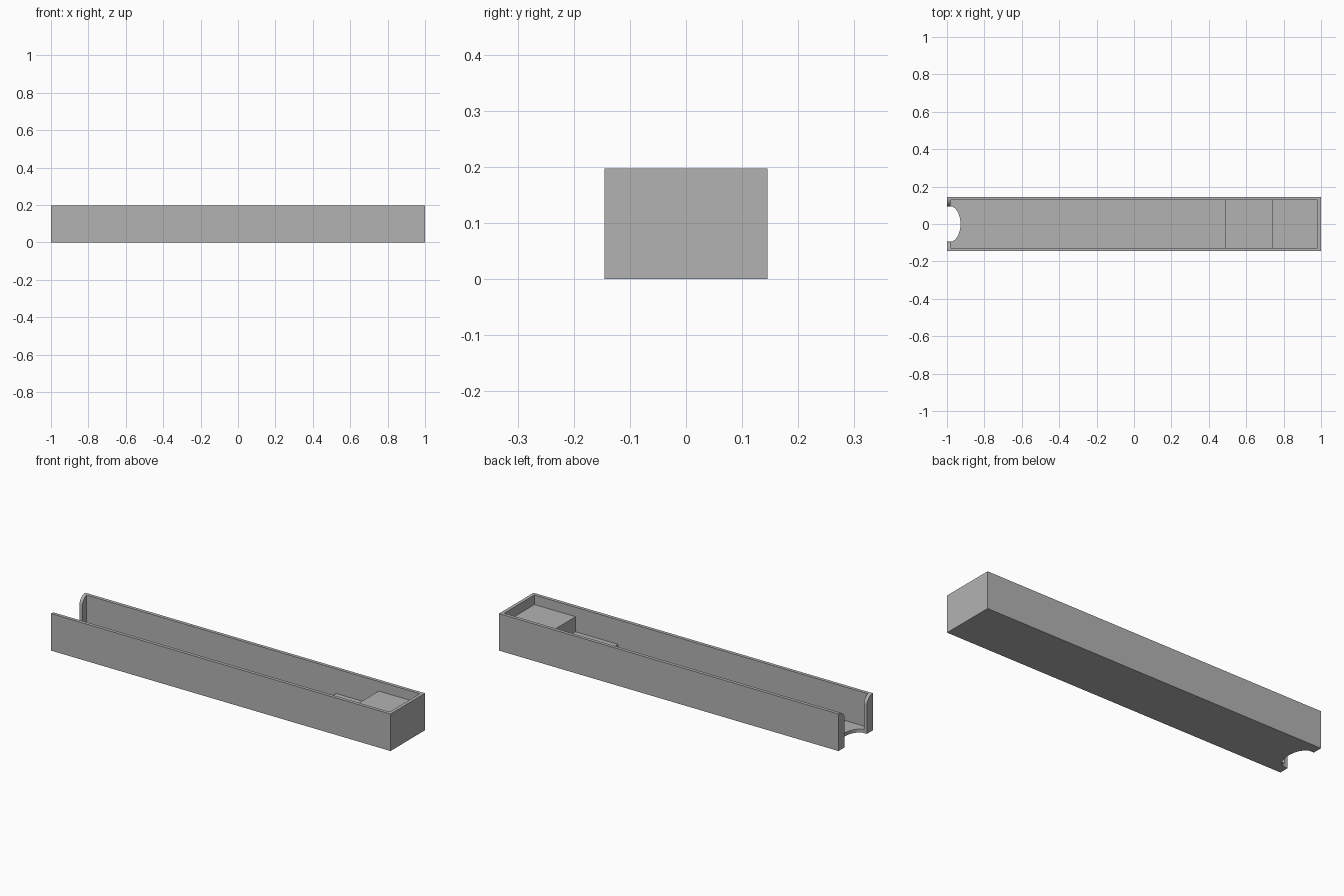
import bpy
import bmesh
from math import cos, sin, pi, radians

cube = bpy.data.objects.get("Cube")
if cube:
    bpy.data.objects.remove(cube, do_unlink=True)

HALF_X, HALF_Y, HEIGHT = 1.0, 0.145, 0.197
WALL = 0.018
IN_X, IN_Y = HALF_X - WALL, HALF_Y - WALL
NOTCH_Y, FILLET = 0.094, 0.045

grey = bpy.data.materials.new("plain grey")
grey.use_nodes = True
colour = (0.45, 0.45, 0.45, 1)
grey.diffuse_color = colour
grey.node_tree.nodes["Principled BSDF"].inputs["Base Color"].default_value = colour


def prism(name, outline, place, start, end):
    """Extrude a 2D outline; place(a, b, t) maps it into space."""
    bm = bmesh.new()
    low = [bm.verts.new(place(a, b, start)) for a, b in outline]
    high = [bm.verts.new(place(a, b, end)) for a, b in outline]
    bm.faces.new(low)
    bm.faces.new(high[::-1])
    for i in range(len(low)):
        j = (i + 1) % len(low)
        bm.faces.new((low[i], high[i], high[j], low[j]))
    bmesh.ops.recalc_face_normals(bm, faces=bm.faces[:])
    mesh = bpy.data.meshes.new(name)
    bm.to_mesh(mesh)
    bm.free()
    obj = bpy.data.objects.new(name, mesh)
    bpy.context.collection.objects.link(obj)
    mesh.materials.append(grey)
    return obj


def arc(ca, cb, ra, rb, start, end, steps=16):
    angles = [radians(start + (end - start) * i / steps) for i in range(steps + 1)]
    return [(ca + ra * cos(t), cb + rb * sin(t)) for t in angles]


# Outer body
tray = prism("tray", [(-HALF_X, -HALF_Y), (HALF_X, -HALF_Y), (HALF_X, HALF_Y), (-HALF_X, HALF_Y)],
             lambda a, b, t: (a, b, t), 0, HEIGHT)

# Cavity with two raised steps at one end
steps = [(-IN_X, 0.3), (-IN_X, WALL), (0.49, WALL), (0.49, 0.066),
         (0.74, 0.066), (0.74, 0.146), (IN_X, 0.146), (IN_X, 0.3)]
cavity = prism("cavity_cutter", steps, lambda a, b, t: (a, t, b), -IN_Y, IN_Y)

# Open end, its upper corners rounded outwards
side = arc(NOTCH_Y + FILLET, HEIGHT - FILLET, FILLET, FILLET, 180, 90)
right = [(NOTCH_Y, -0.1)] + side + [(NOTCH_Y + FILLET, 0.3)]
left = [(-a, b) for a, b in reversed(right)]
opening = prism("opening_cutter", right + left, lambda a, b, t: (t, a, b), -1.1, -IN_X)

# Finger notch in the floor
curve = arc(-IN_X, 0, 0.054, NOTCH_Y, -90, 90, 32)
notch = prism("notch_cutter", [(-1.1, -NOTCH_Y)] + curve + [(-1.1, NOTCH_Y)],
              lambda a, b, t: (a, b, t), -0.1, 0.3)

# Cut the body and remove the cutters
bpy.ops.object.select_all(action='DESELECT')
bpy.context.view_layer.objects.active = tray
tray.select_set(True)
for cutter in (cavity, opening, notch):
    cutter.hide_render = True
    mod = tray.modifiers.new(cutter.name, 'BOOLEAN')
    mod.operation = 'DIFFERENCE'
    mod.solver = 'EXACT'
    mod.object = cutter
    bpy.ops.object.modifier_apply(modifier=mod.name)
    bpy.data.objects.remove(cutter, do_unlink=True)

bpy.ops.object.shade_smooth_by_angle(angle=radians(30))
